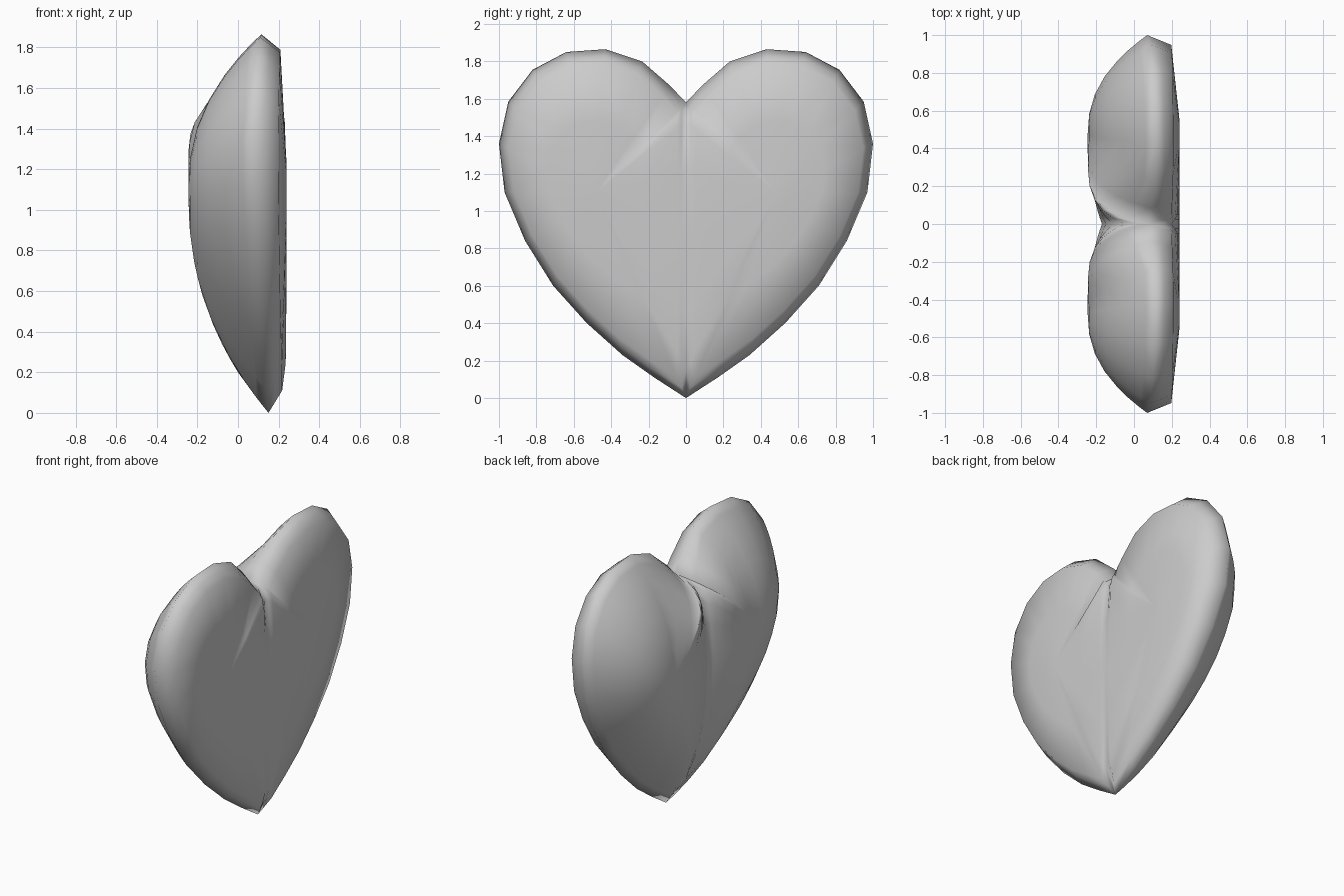
import bpy, bmesh, math

if "Cube" in bpy.data.objects:
    bpy.data.objects.remove(bpy.data.objects["Cube"])

# Outer rim of one lobe, tip to cleft: (x, y, z)
rim = [(.15, 0, 0), (.145, .17, .11), (.135, .34, .23), (.12, .53, .40), (.105, .71, .60),
       (.09, .86, .84), (.075, .97, 1.10), (.07, 1, 1.36), (.085, .95, 1.585),
       (.10, .82, 1.755), (.11, .64, 1.85), (.115, .43, 1.865), (.11, .235, 1.80),
       (.09, .085, 1.67), (.08, 0, 1.58)]
# Centre seams (y = 0), cleft back down to tip: (x, z)
front_seam = [(.02, 1.575), (-.05, 1.54), (-.11, 1.45), (-.15, 1.3), (-.17, 1.05),
              (-.155, .75), (-.10, .45), (0, .2)]
back_seam = [(.15, 1.55), (.20, 1.48), (.237, 1.2), (.24, .85), (.232, .45), (.22, .15)]


def dome(s, y, z):
    """Rounded height; steeper walls beside the cleft."""
    near_cleft = max(0, 1 - math.hypot(y, z - 1.58) / .28)
    return 1 - s ** (2.3 + 3.7 * near_cleft)


def flat(s, y, z):
    """Bevelled rim, then an almost flat slope to the middle."""
    return (1 - s) * 7.5 if s > .9 else .75 + .25 * min(1, (.9 - s) / .75)


def add_shell(bm, seam, centre, scales, height, side):
    """Rings from the boundary in to a centre point."""
    loop = rim + [(x, 0, z) for x, z in seam]
    cx, cy, cz = centre
    rows = [[bm.verts.new((x + (cx - x) * height(s, y, z), side * (cy + (y - cy) * s),
                           cz + (z - cz) * s)) for x, y, z in loop] for s in scales]
    tip = bm.verts.new((cx, side * cy, cz))
    n = len(loop)
    for a, b in zip(rows, rows[1:]):
        for i in range(n):
            j = (i + 1) % n
            bm.faces.new((a[i], a[j], b[j], b[i]))
    for i in range(n):
        bm.faces.new((rows[-1][i], rows[-1][(i + 1) % n], tip))


# Heart: domed front and flat back, both lobes
bm = bmesh.new()
for side in (1, -1):
    add_shell(bm, front_seam, (-.245, .48, 1.1), (1, .93, .85, .74, .58, .4, .2), dome, side)
    add_shell(bm, back_seam, (.24, .48, 1.1), (1, .95, .9, .5, .15), flat, side)
bmesh.ops.remove_doubles(bm, verts=bm.verts, dist=.0005)
bmesh.ops.recalc_face_normals(bm, faces=bm.faces)
mesh = bpy.data.meshes.new("heart")
bm.to_mesh(mesh)
bm.free()
heart = bpy.data.objects.new("heart", mesh)
bpy.context.collection.objects.link(heart)
bpy.context.view_layer.objects.active = heart
heart.select_set(True)
bpy.ops.object.shade_smooth_by_angle(angle=1.5)
